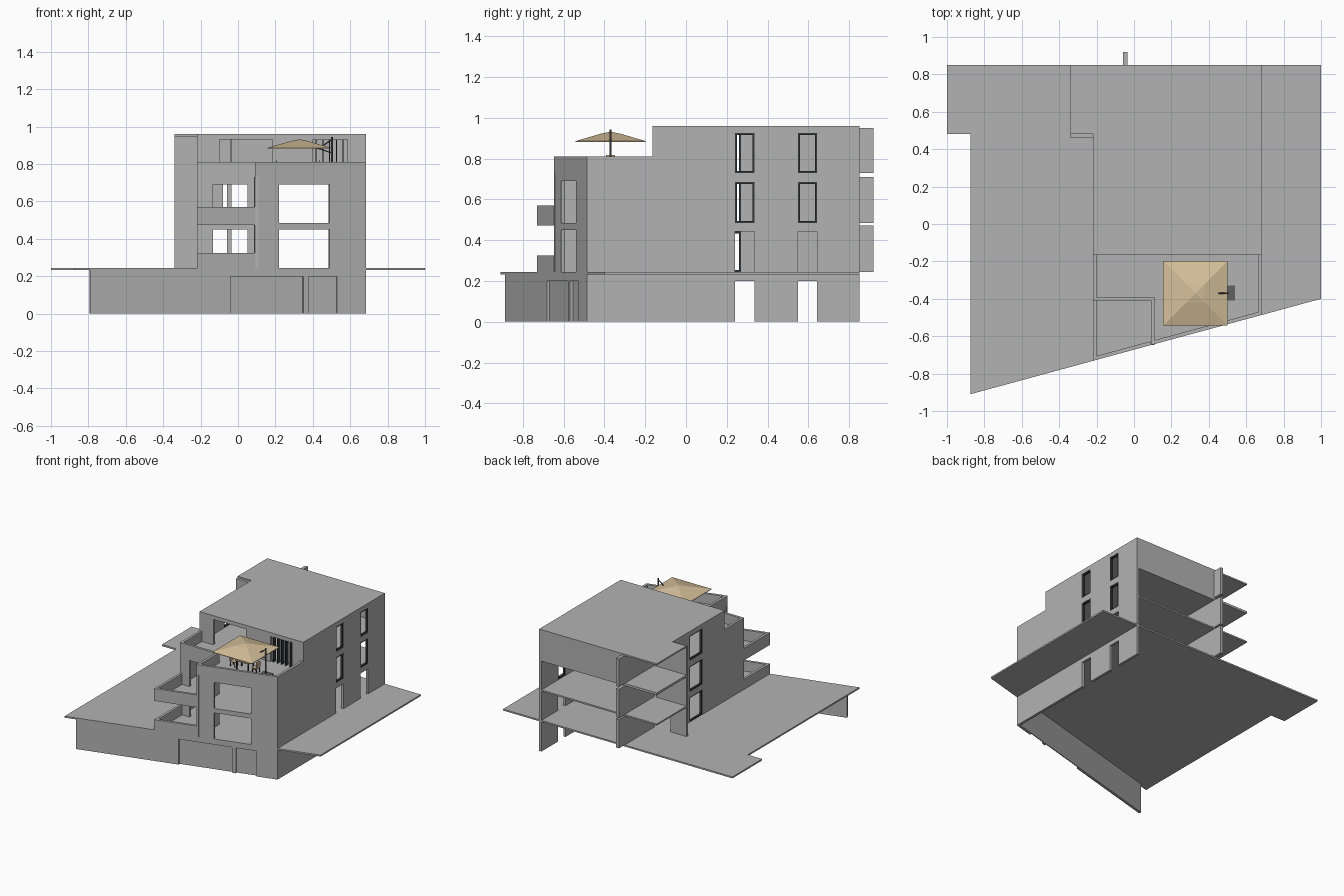
import bpy, bmesh, math
from mathutils import Vector, Matrix

if "Cube" in bpy.data.objects:
    bpy.data.objects.remove(bpy.data.objects["Cube"])


def material(name, rgb):
    m = bpy.data.materials.new(name)
    m.diffuse_color = (*rgb, 1)
    m.use_nodes = True
    m.node_tree.nodes["Principled BSDF"].inputs["Base Color"].default_value = m.diffuse_color
    return m


CONCRETE = material("concrete grey", (0.45, 0.45, 0.45))
DARK = material("dark metal", (0.035, 0.037, 0.04))
STEEL = material("steel grey", (0.12, 0.12, 0.125))
CANVAS = material("tan canvas", (0.66, 0.52, 0.32))


def finish(name, bm, mat):
    bmesh.ops.recalc_face_normals(bm, faces=bm.faces)
    me = bpy.data.meshes.new(name)
    bm.to_mesh(me)
    bm.free()
    me.materials.append(mat)
    ob = bpy.data.objects.new(name, me)
    bpy.context.collection.objects.link(ob)
    return ob


def add_prism(bm, pts, z0, z1):
    lo = [bm.verts.new((p[0], p[1], z0)) for p in pts]
    hi = [bm.verts.new((p[0], p[1], z1)) for p in pts]
    bm.faces.new(lo[::-1])
    bm.faces.new(hi)
    n = len(pts)
    for i in range(n):
        j = (i + 1) % n
        bm.faces.new((lo[i], lo[j], hi[j], hi[i]))


def slab(name, pts, z0, z1, mat=CONCRETE):
    bm = bmesh.new()
    add_prism(bm, pts, z0, z1)
    return finish(name, bm, mat)


def box(name, x0, x1, y0, y1, z0, z1, mat=CONCRETE):
    return slab(name, [(x0, y0), (x1, y0), (x1, y1), (x0, y1)], z0, z1, mat)


def wall(name, p, q, z0, z1, openings=(), t=0.02, mat=CONCRETE):
    """Straight wall, thick to the left of p->q. Openings: (c0, c1, [(z0, z1), ...])
    with c measured on the main axis of the wall."""
    p, q = Vector(p), Vector(q)
    d = q - p
    ax = 0 if abs(d.x) > abs(d.y) else 1
    n = Vector((-d.y, d.x)).normalized() * t
    bm = bmesh.new()

    def piece(s0, s1, a, b):
        if s1 - s0 > 1e-4 and b - a > 1e-4:
            u, v = p + d * s0, p + d * s1
            add_prism(bm, [u, v, v + n, u + n], a, b)

    s = 0.0
    spans = [sorted(((c - p[ax]) / d[ax]) for c in o[:2]) + [o[2]] for o in openings]
    for s0, s1, holes in sorted(spans, key=lambda o: o[0]):
        piece(s, s0, z0, z1)
        z = z0
        for a, b in holes:
            piece(s0, s1, z, a)
            z = b
        piece(s0, s1, z, z1)
        s = s1
    piece(s, 1.0, z0, z1)
    return finish(name, bm, mat)


def parapet(name, pts, z0, z1, t=0.02):
    """Mitred strip wall, thick to the left of the path."""
    pts = [Vector(p) for p in pts]
    dirs = [(b - a).normalized() for a, b in zip(pts, pts[1:])]
    norms = [Vector((-d.y, d.x)) for d in dirs]
    inner = []
    for i, p in enumerate(pts):
        a, b = norms[max(i - 1, 0)], norms[min(i, len(norms) - 1)]
        inner.append(p + (a + b) * t / (1 + a.dot(b)))
    return slab(name, pts + inner[::-1], z0, z1)


def rod(name, a, b, r, mat):
    a, b = Vector(a), Vector(b)
    bm = bmesh.new()
    bmesh.ops.create_cone(bm, cap_ends=True, segments=10, radius1=r, radius2=r, depth=(b - a).length)
    rot = (b - a).to_track_quat('Z', 'Y').to_matrix().to_4x4()
    bm.transform(Matrix.Translation((a + b) / 2) @ rot)
    return finish(name, bm, mat)


def front(x):
    """Point on the slanted street line."""
    return (x, -0.91 + 0.272 * (x + 0.875))


L, R, BACK = -0.22, 0.685, 0.85
G, F2, F3, TOP = 0.245, 0.485, 0.73, 0.96

# Floor slabs and roof
back_notch = [(R, BACK), (-0.34, BACK), (-0.34, 0.48), (L, 0.48)]
slab("ground_terrace", [(-1, BACK), (-1, 0.48), (-0.875, 0.48), front(-0.875), front(1), (1, BACK)], 0.233, G)
slab("second_floor_slab", back_notch + [front(L), front(R)], 0.473, F2)
slab("third_floor_slab", back_notch + [(L, -0.41), (0.09, -0.41), front(0.09), front(R)], 0.712, F3)
slab("roof", back_notch + [(L, -0.165), (R, -0.165)], 0.948, TOP)

# Basement: slanted street wall with recessed doors, and the side wall
doors = [(-0.04, 0.35), (0.38, 0.53)]
wall("basement_front", front(-0.79), front(R), 0, 0.235, [(a, b, [(0, 0.2)]) for a, b in doors])
for i, (a, b) in enumerate(doors):
    pa, pb = front(a), front(b)
    wall(f"basement_door_{i}", (pa[0] - 0.004, pa[1] + 0.014), (pb[0] - 0.004, pb[1] + 0.014), 0, 0.2, t=0.006)

# Right wall, all storeys, with two columns of windows
holes = [(0, 0.2), (G, 0.442), (F2, 0.685), (F3, 0.925)]
side_windows = [(0.24, 0.335), (0.55, 0.642)]
wall("right_wall", (R, -0.165), (R, BACK), 0, 0.95, [(a, b, holes) for a, b in side_windows])
wall("right_wall_front_part", front(R), (R, -0.165), 0, F3)

# Left wall with one column of windows, and the wall beside the rear loggia
left_window = (0.11, 0.27)
wall("left_wall", (L, 0.48), (L, -0.165), G, 0.95, [(*left_window, holes[1:])])
wall("left_wall_front_part", (L, -0.165), (L, -0.41), G, F3)
box("loggia_wall", -0.34, L + 0.02, 0.46, 0.48, G, 0.95)
box("loggia_upper_wall", L, -0.04, 0.46, 0.48, F3, 0.95)
box("loggia_middle_wall", L, -0.08, 0.46, 0.48, F2, 0.715)

# Rear fin per storey and closed rear wall on the top storey
for i, (a, b) in enumerate([(G, 0.472), (F2, 0.71), (F3, 0.95)]):
    box(f"rear_fin_{i}", -0.06, -0.035, 0.48, 0.92, a, b)
wall("rear_top_wall", (R, BACK), (-0.06, BACK), F3, 0.95)

# Street walls of the two lower storeys
two = [(G, 0.45), (F2, 0.69)]
wall("street_wall", front(0.09), front(R), G, F3, [(0.22, 0.49, two)])
wall("balcony_back_wall", (L, -0.41), (0.09, -0.41), G, F3, [(-0.135, 0.05, two)])
wall("balcony_side_wall", (0.09, -0.39), front(0.09), G, F3)

# Balcony and roof terrace parapets
for i, (a, b) in enumerate([(G, 0.325), (0.473, 0.57)]):
    parapet(f"balcony_parapet_{i}", [(L, -0.41), front(L), front(0.09)], a, b)
parapet("terrace_parapet", [(L, -0.165), (L, -0.41), (0.09, -0.41), front(0.09), front(R), (R, -0.165)], F3, 0.81)

# Top storey front wall with two wide openings, one holding folded shutters
wall("terrace_front_wall", (L, -0.165), (R, -0.165), F3, 0.95,
     [(-0.1, 0.185, [(F3, 0.93)]), (0.4, 0.585, [(F3, 0.93)])])
for i in range(5):
    x = 0.415 + i * 0.036
    box(f"shutter_{i}", x, x + 0.006, -0.16, -0.125, F3, 0.93, DARK)


# Dark window frames
def frame(name, p, q, z0, z1):
    a, b = sorted((p[1], q[1]))
    w = 0.009
    wall(name, p, q, z0, z1, [(a + w, b - w, [(z0 + w, z1 - w)])], t=0.016, mat=DARK)


for k, (z0, z1) in enumerate(holes[1:]):
    frame(f"left_frame_{k}", (L + 0.002, left_window[1]), (L + 0.002, left_window[0]), z0, z1)
    if k:
        for i, (a, b) in enumerate(side_windows):
            frame(f"right_frame_{k}_{i}", (R - 0.002, a), (R - 0.002, b), z0, z1)

# Cantilever parasol: canopy, pole, arm, brace, foot
CX, CY, H = 0.328, -0.37, 0.172
bm = bmesh.new()
rings = [[bm.verts.new((CX + sx * h, CY + sy * h, z)) for sx, sy in ((-1, -1), (1, -1), (1, 1), (-1, 1))]
         for h, z in ((H, 0.882), (H, 0.886), (0.05, 0.922))]
tip = bm.verts.new((CX, CY, 0.932))
for i in range(4):
    j = (i + 1) % 4
    for a, b in zip(rings, rings[1:]):
        bm.faces.new((a[i], a[j], b[j], b[i]))
    bm.faces.new((rings[2][i], rings[2][j], tip))
finish("parasol_canopy", bm, CANVAS)
rod("parasol_pole", (0.502, CY, F3), (0.502, CY, 0.944), 0.005, STEEL)
rod("parasol_arm", (0.505, CY, 0.935), (0.43, CY, 0.88), 0.004, STEEL)
rod("parasol_brace", (0.502, CY, 0.86), (CX, CY, 0.915), 0.003, STEEL)
box("parasol_foot", 0.46, 0.54, CY - 0.04, CY + 0.04, F3, 0.738, STEEL)

# Table and chairs under the parasol
box("table_top", 0.26, 0.38, -0.41, -0.33, 0.795, 0.802, CANVAS)
for i, (x, y) in enumerate([(0.27, -0.4), (0.37, -0.4), (0.27, -0.34), (0.37, -0.34)]):
    box(f"table_leg_{i}", x - 0.004, x + 0.004, y - 0.004, y + 0.004, F3, 0.795, DARK)
for i, (x, s) in enumerate([(0.225, -1), (0.415, 1)]):
    box(f"chair_seat_{i}", x - 0.022, x + 0.022, -0.392, -0.348, 0.765, 0.771, CANVAS)
    xb = x + s * 0.02
    box(f"chair_back_{i}", xb - 0.003, xb + 0.003, -0.392, -0.348, 0.771, 0.818, CANVAS)
    for j, (dx, dy) in enumerate([(-1, -1), (1, -1), (1, 1), (-1, 1)]):
        rod(f"chair_leg_{i}_{j}", (x + dx * 0.018, CY + dy * 0.018, F3), (x + dx * 0.018, CY + dy * 0.018, 0.765), 0.003, DARK)
